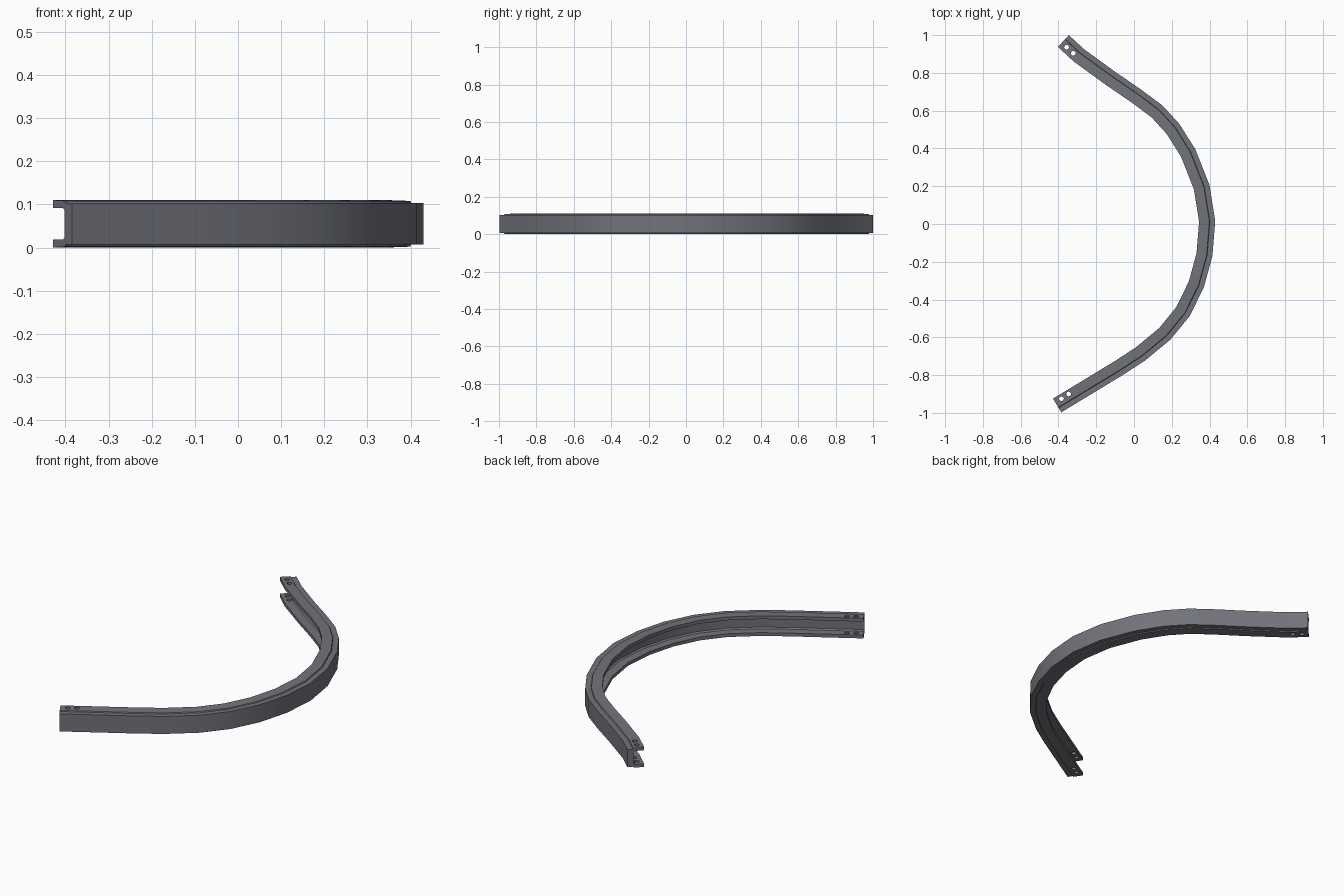
import bpy, bmesh, math
from mathutils import Vector

if "Cube" in bpy.data.objects:
    bpy.data.objects.remove(bpy.data.objects["Cube"])

steel = bpy.data.materials.new("slate_grey_steel")
steel.diffuse_color = (0.17, 0.175, 0.2, 1)
steel.use_nodes = True
steel.node_tree.nodes["Principled BSDF"].inputs["Base Color"].default_value = steel.diffuse_color

# Outer edge of the curved beam, seen from above
path = [Vector(p) for p in [
    (-0.385, -0.997), (-0.2, -0.885), (-0.06, -0.80), (0.06, -0.722),
    (0.195, -0.61), (0.295, -0.487), (0.37, -0.335), (0.415, -0.17),
    (0.43, 0.015), (0.40, 0.205), (0.325, 0.395), (0.24, 0.53),
    (0.15, 0.628), (0.04, 0.71), (-0.10, 0.806), (-0.265, 0.926), (-0.345, 1.0)]]

# Upper half of the channel section: (inset from outer edge, height above middle)
MID = 0.055
half = [(0.0, 0.048), (0.028, 0.048), (0.031, 0.053), (0.085, 0.055),
        (0.085, 0.037), (0.040, 0.037), (0.032, 0.031)]
section = half + [(w, -h) for w, h in reversed(half)]


def inward(i):
    """Mitred inward offset at path point i."""
    dirs = []
    if i > 0:
        dirs.append((path[i] - path[i - 1]).normalized())
    if i < len(path) - 1:
        dirs.append((path[i + 1] - path[i]).normalized())
    t = sum(dirs, Vector((0, 0))).normalized()
    return Vector((-t.y, t.x)) / t.dot(dirs[0])


# Channel beam swept along the path
bm = bmesh.new()
rings = []
for i, p in enumerate(path):
    n = inward(i)
    rings.append([bm.verts.new((p.x + n.x * w, p.y + n.y * w, MID + h)) for w, h in section])
k = len(section)
for a, b in zip(rings, rings[1:]):
    for j in range(k):
        bm.faces.new((a[j], a[(j + 1) % k], b[(j + 1) % k], b[j]))
bm.faces.new(rings[0])
bm.faces.new(rings[-1])
bmesh.ops.recalc_face_normals(bm, faces=bm.faces)
mesh = bpy.data.meshes.new("curved_channel_beam")
bm.to_mesh(mesh)
bm.free()
beam = bpy.data.objects.new("curved_channel_beam", mesh)
bpy.context.collection.objects.link(beam)
mesh.materials.append(steel)

# Bolt holes through both flanges at each end
holes = [(-0.384, -0.925), (-0.346, -0.90), (-0.357, 0.936), (-0.322, 0.904)]
for x, y in holes:
    bpy.ops.mesh.primitive_cylinder_add(vertices=16, radius=0.0125, depth=0.3, location=(x, y, MID))
    cutter = bpy.context.object
    cutter.name = "bolt_hole_cutter"
    cutter.hide_render = True
    bpy.context.view_layer.objects.active = beam
    mod = beam.modifiers.new("bolt_hole", 'BOOLEAN')
    mod.operation = 'DIFFERENCE'
    mod.solver = 'EXACT'
    mod.object = cutter
    bpy.ops.object.modifier_apply(modifier=mod.name)
    bpy.data.objects.remove(cutter, do_unlink=True)

# Smooth curve, crisp section edges
bpy.ops.object.select_all(action='DESELECT')
beam.select_set(True)
bpy.context.view_layer.objects.active = beam
bpy.ops.object.shade_smooth_by_angle(angle=math.radians(28))
